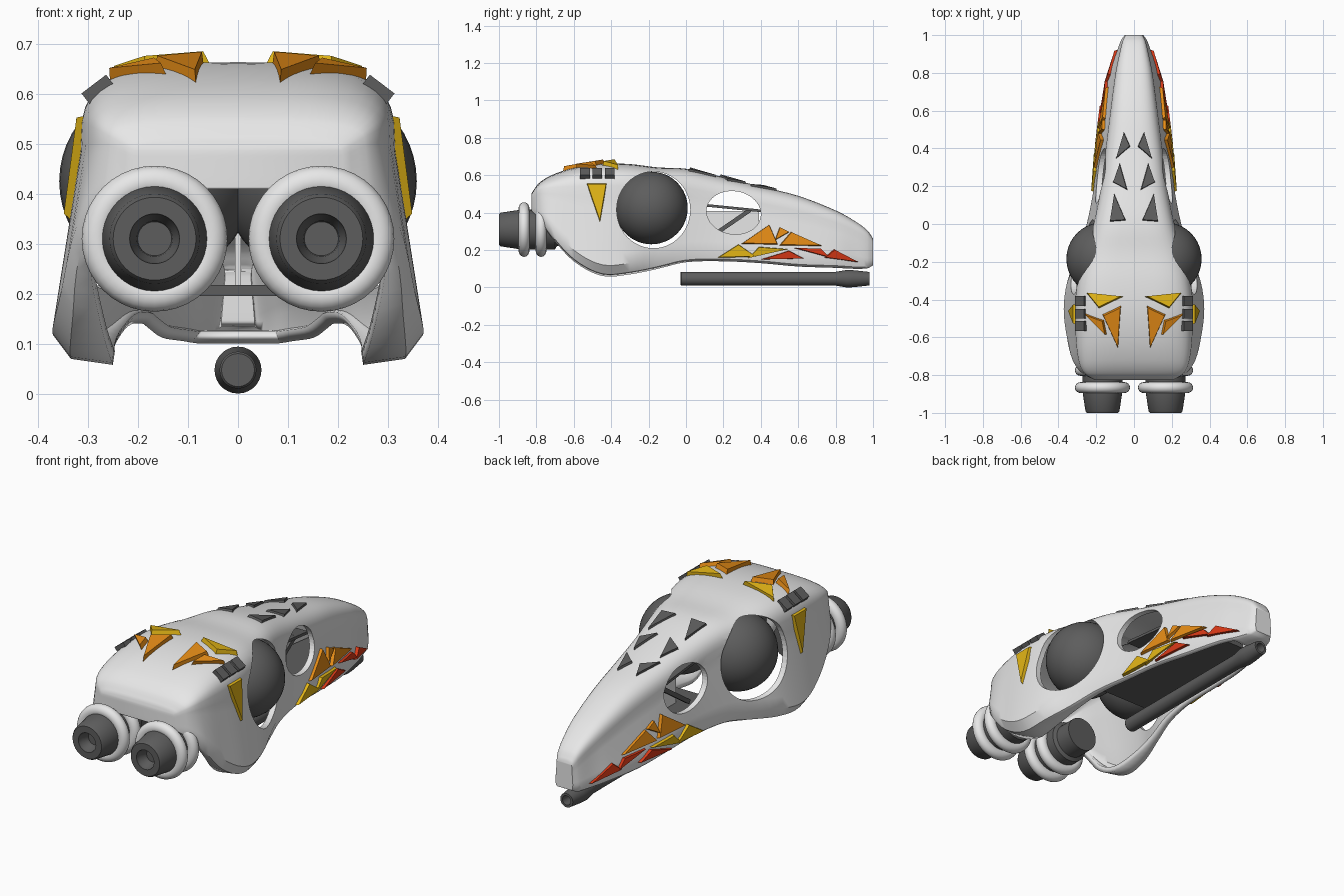
import bpy, bmesh, math
from mathutils import Vector, Matrix
from mathutils.bvhtree import BVHTree

if "Cube" in bpy.data.objects:
    bpy.data.objects.remove(bpy.data.objects["Cube"])


def material(name, rgb):
    m = bpy.data.materials.new(name)
    m.diffuse_color = (*rgb, 1)
    m.use_nodes = True
    m.node_tree.nodes["Principled BSDF"].inputs["Base Color"].default_value = m.diffuse_color
    return m


BONE = material("light grey", (0.80, 0.80, 0.80))
DARK = material("dark grey", (0.11, 0.11, 0.11))
YELLOW = material("yellow", (0.76, 0.46, 0.008))
ORANGE = material("orange", (0.78, 0.26, 0.008))
RED = material("red", (0.68, 0.04, 0.008))


def finish(bm, name, mat, smooth=None):
    bmesh.ops.remove_doubles(bm, verts=bm.verts, dist=1e-5)
    bmesh.ops.recalc_face_normals(bm, faces=bm.faces)
    me = bpy.data.meshes.new(name)
    bm.to_mesh(me)
    bm.free()
    me.materials.append(mat)
    ob = bpy.data.objects.new(name, me)
    bpy.context.collection.objects.link(ob)
    if smooth:
        shade(ob, smooth)
    return ob


def shade(ob, angle):
    bpy.ops.object.select_all(action='DESELECT')
    ob.select_set(True)
    bpy.context.view_layer.objects.active = ob
    bpy.ops.object.shade_smooth_by_angle(angle=math.radians(angle))


def lathe(name, profile, mat, cx, cz, seg=40, closed=False):
    """Spin (radius, y) points around a y-directed axis."""
    bm = bmesh.new()
    rings = []
    for r, y in profile:
        rings.append([bm.verts.new((cx + r * math.cos(2 * math.pi * k / seg), y,
                                    cz + r * math.sin(2 * math.pi * k / seg))) for k in range(seg)])
    if closed:
        rings.append(rings[0])
    for a, b in zip(rings, rings[1:]):
        for k in range(seg):
            j = (k + 1) % seg
            bm.faces.new((a[k], a[j], b[j], b[k]))
    return finish(bm, name, mat, 35)


# Hull stations: y, top z, bottom z, upper half width, lower half width, inward curl, roundness
STATIONS = [
    (-.825, .505, .41, .21, .21, .00, .55), (-.79, .555, .37, .265, .275, .01, .57),
    (-.72, .60, .27, .295, .325, .03, .58), (-.60, .64, .14, .31, .355, .08, .58),
    (-.45, .662, .062, .315, .372, .12, .58), (-.30, .660, .07, .30, .352, .10, .58),
    (-.15, .642, .10, .26, .295, .05, .58), (0, .635, .135, .215, .25, .03, .62),
    (.20, .59, .14, .175, .212, .02, .68), (.40, .54, .13, .15, .198, .02, .7),
    (.60, .49, .112, .125, .172, .02, .7), (.80, .412, .105, .098, .13, .02, .65),
    (.90, .357, .10, .078, .095, .02, .6), (.97, .305, .103, .06, .07, .015, .55),
    (1.0, .262, .118, .045, .05, .01, .55)]


def stations(sub=4):
    """Smooth Hermite curve through the stations."""
    n = len(STATIONS)

    def slope(i, c):
        a, b = STATIONS[max(i - 1, 0)], STATIONS[min(i + 1, n - 1)]
        return (b[c] - a[c]) / (b[0] - a[0])
    out = []
    for i in range(n - 1):
        p, q = STATIONS[i], STATIONS[i + 1]
        h = q[0] - p[0]
        for s in range(sub):
            t = s / sub
            row = [p[0] + h * t]
            for c in range(1, 7):
                row.append((2*t**3 - 3*t**2 + 1) * p[c] + (t**3 - 2*t*t + t) * h * slope(i, c)
                           + (3*t*t - 2*t**3) * q[c] + (t**3 - t*t) * h * slope(i + 1, c))
            out.append(row)
    return out + [list(STATIONS[-1])]


def section(y, top, bot, wm, wb, curl, p):
    """Arch from bottom left, over the top, to bottom right."""
    zm = bot + .7 * (top - bot)
    zl = bot + min(.06, .2 * (top - bot))
    half = [(wb - curl, bot), (wb - curl * .3, bot + .2 * (zl - bot))]
    half += [(wb + (wm - wb) * k / 6, zl + (zm - zl) * k / 6) for k in range(6)]
    for k in range(10):
        a = math.pi / 2 * k / 10
        half.append((wm * math.cos(a) ** p, zm + (top - zm) * math.sin(a) ** p))
    return ([Vector((-x, y, z)) for x, z in half] + [Vector((0, y, top))]
            + [Vector((x, y, z)) for x, z in reversed(half)])


# Hull: hollow skull-shaped shell, open underneath
bm = bmesh.new()
rows = stations()
rings = [[bm.verts.new(v) for v in section(*r)] for r in rows]
n = len(rings[0])
for r, a, b in zip(rows, rings, rings[1:]):
    for k in range(n - 1):
        bm.faces.new((a[k], a[k + 1], b[k + 1], b[k]))
    if r[0] > .86:
        bm.faces.new((a[0], b[0], b[-1], a[-1]))
for ring in (rings[0], rings[-1]):
    for k in range(n // 2 - 1):
        bm.faces.new((ring[k], ring[k + 1], ring[n - 2 - k], ring[n - 1 - k]))
    bm.faces.new((ring[n // 2 - 1], ring[n // 2], ring[n // 2 + 1]))
bmesh.ops.recalc_face_normals(bm, faces=bm.faces)
if max(bm.faces, key=lambda f: f.calc_center_median().z).normal.z < 0:
    bmesh.ops.reverse_faces(bm, faces=bm.faces)
TREE = BVHTree.FromBMesh(bm)
me = bpy.data.meshes.new("hull_shell")
bm.to_mesh(me)
bm.free()
me.materials.append(BONE)
hull = bpy.data.objects.new("hull_shell", me)
bpy.context.collection.objects.link(hull)
solid = hull.modifiers.new("thickness", 'SOLIDIFY')
solid.thickness, solid.offset = .028, -1

# Eye and nostril openings
for name, y, z, ry, rz, tilt in (("eye_cutter", -.174, .415, .197, .205, 0),
                                 ("nostril_cutter", .255, .40, .146, .115, .15)):
    bm = bmesh.new()
    bmesh.ops.create_cone(bm, cap_ends=True, segments=48, radius1=1, radius2=1, depth=1.2)
    bm.transform(Matrix.Translation((0, y, z)) @ Matrix.Rotation(-tilt, 4, 'X')
                 @ Matrix.Diagonal((1, ry, rz, 1)) @ Matrix.Rotation(math.pi / 2, 4, 'Y'))
    cutter = finish(bm, name, BONE)
    cutter.hide_render = True
    cutter.hide_set(True)
    cut = hull.modifiers.new(name, 'BOOLEAN')
    cut.operation, cut.solver, cut.object = 'DIFFERENCE', 'EXACT', cutter
shade(hull, 40)


def plates(name, tris, side, mat, lift=.016):
    """Bevelled triangular plates laid on the hull; side view gives (y, z), top view (x, y)."""
    bm = bmesh.new()
    for tri in tris:
        pts = []
        for a, b in tri:
            if side:
                hit = TREE.ray_cast(Vector((2, a, b)), Vector((-1, 0, 0)))[0]
            else:
                hit = TREE.ray_cast(Vector((a, b, 2)), Vector((0, 0, -1)))[0]
            pts.append(hit)
        nor = (pts[1] - pts[0]).cross(pts[2] - pts[0]).normalized()
        if nor.dot(Vector((1, 0, 0) if side else (0, 0, 1))) < 0:
            nor.negate()
        mid = sum(pts, Vector()) / 3
        for s in (1, -1):
            flip = Vector((s, 1, 1))
            low = [bm.verts.new((mid + (p - mid) * 1.06 - nor * .012) * flip) for p in pts]
            top = [bm.verts.new((mid + (p - mid) * .94 + nor * lift) * flip) for p in pts]
            bm.faces.new(low)
            bm.faces.new(top)
            for k in range(3):
                j = (k + 1) % 3
                bm.faces.new((low[k], low[j], top[j], top[k]))
    finish(bm, name, mat)


# Coloured plates on beak, cheeks and crown
plates("beak_plates_yellow", [((.17, .16), (.28, .23), (.375, .165)),
                              ((.33, .157), (.39, .217), (.545, .205))], True, YELLOW)
plates("beak_plates_orange", [((.295, .232), (.445, .335), (.49, .23)),
                              ((.475, .252), (.50, .32), (.55, .295)),
                              ((.50, .225), (.56, .295), (.725, .222))], True, ORANGE)
plates("beak_plates_red", [((.40, .15), (.55, .197), (.63, .155)),
                           ((.58, .21), (.72, .207), (.765, .16)),
                           ((.74, .16), (.79, .203), (.92, .135))], True, RED)
plates("cheek_plates", [((-.53, .555), (-.425, .555), (-.46, .35))], True, YELLOW, .014)
plates("crown_plates_yellow", [((.25, -.365), (.06, -.385), (.185, -.445))], False, YELLOW, .024)
plates("crown_plates_orange", [((.165, -.48), (.07, -.435), (.085, -.655)),
                               ((.255, -.475), (.16, -.51), (.145, -.585))], False, ORANGE, .024)
plates("beak_top_spikes", [((.053, .485), (.095, .345), (.02, .41)),
                           ((.075, .32), (.035, .18), (.11, .22)),
                           ((.105, .16), (.128, .012), (.043, .018))], False, DARK, .012)


def boxes(name, specs, mat):
    """Boxes from (centre, size, rotation about y, rotation about x)."""
    bm = bmesh.new()
    for c, size, ry, rx in specs:
        bmesh.ops.create_cube(bm, size=1, matrix=Matrix.Translation(c) @ Matrix.Rotation(ry, 4, 'Y')
                              @ Matrix.Rotation(rx, 4, 'X') @ Matrix.Diagonal((*size, 1)))
    finish(bm, name, mat)


# Row of small blocks on each shoulder
boxes("shoulder_blocks", [((s * .276, y, .603), (.062, .052, .042), s * .65, 0)
                          for s in (1, -1) for y in (-.54, -.475, -.408)], DARK)

# Large dark eye spheres, meeting inside the hull
for s, side in ((1, "right"), (-1, "left")):
    bm = bmesh.new()
    bmesh.ops.create_uvsphere(bm, u_segments=40, v_segments=24, radius=.194,
                              matrix=Matrix.Translation((s * .164, -.185, .425)))
    finish(bm, "eye_" + side, DARK, 40)

    # Engine: dark body with recessed nozzle, two light rings
    lathe("engine_" + side, [(0, -.94), (.034, -.94), (.036, -.955), (.046, -.975), (.05, -1),
                             (.083, -1), (.09, -.99), (.106, -.885), (.106, -.70), (.088, -.69),
                             (.088, -.60), (0, -.60)], DARK, s * .167, .31)
    for tag, y in (("front", -.866), ("rear", -.775)):
        ring = [(.115 + .031 * math.cos(t * math.pi / 8), y + .029 * math.sin(t * math.pi / 8))
                for t in range(16)]
        lathe(f"engine_{tag}_ring_{side}", ring, BONE, s * .167, .31, closed=True)

# Barrel under the beak, with a hollow muzzle
lathe("barrel", [(0, -.03), (.033, -.03), (.037, -.025), (.037, .80), (.047, .86), (.045, .90),
                 (.036, .98), (.024, .98), (.022, .93), (0, .93)], DARK, 0, .047, 28)

# Inner deck inside the beak
bm = bmesh.new()
deck = [(.19, -.05), (.17, .3), (.10, .72)]
outline = deck + [(-x, y) for x, y in reversed(deck)]
face = bm.faces.new([bm.verts.new((x, y, .195)) for x, y in outline])
lift = bmesh.ops.extrude_face_region(bm, geom=[face])
for v in lift["geom"]:
    if isinstance(v, bmesh.types.BMVert):
        v.co.z += .022
finish(bm, "inner_deck", DARK)

# Upper deck and V braces visible through the nostrils
boxes("inner_upper_deck", [((0, .25, .425), (.20, .36, .014), 0, -.1)], DARK)
boxes("inner_braces", [((s * .08, .22, .33), (.02, .30, .022), 0, .6) for s in (1, -1)], DARK)
boxes("inner_wall", [((0, .24, .31), (.012, .30, .20), 0, 0)], BONE)
